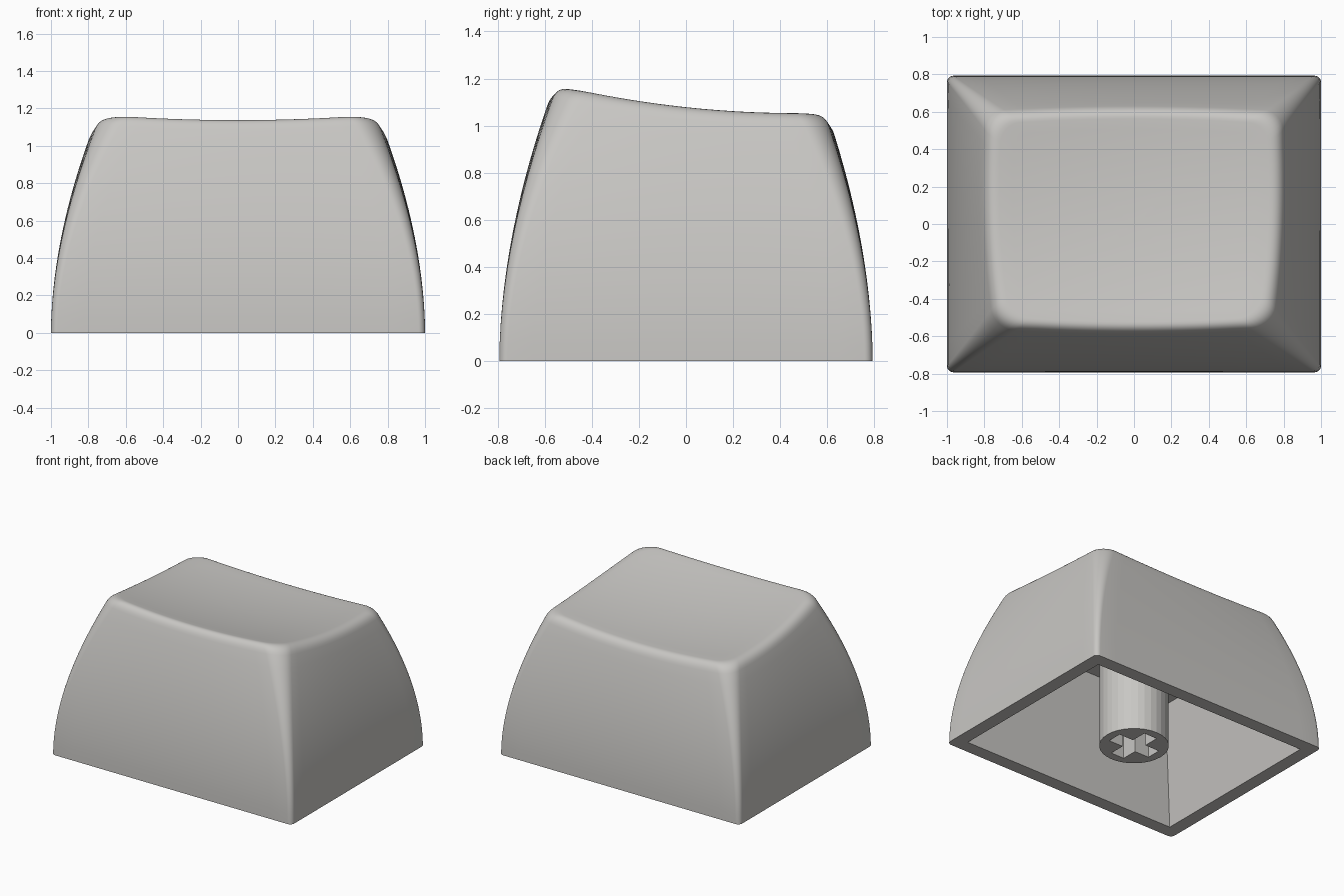
import bpy, bmesh, math

if "Cube" in bpy.data.objects:
    bpy.data.objects.remove(bpy.data.objects["Cube"])

grey = bpy.data.materials.new("warm_grey")
grey.diffuse_color = (0.58, 0.57, 0.55, 1)
grey.use_nodes = True
grey.node_tree.nodes["Principled BSDF"].inputs["Base Color"].default_value = grey.diffuse_color


def dish(x, y):
    """Height of the scooped, tilted top."""
    return 1.043 - 0.1115 * y + 0.125 * y * y + 0.0675 * x * x


def rounded_rect(hx, hy, r, arc=8, side=14):
    """Closed loop of points, always the same count."""
    pts = []
    corners = [(1, 1), (-1, 1), (-1, -1), (1, -1)]
    for i, (sx, sy) in enumerate(corners):
        cx, cy = sx * (hx - r), sy * (hy - r)
        for k in range(arc + 1):
            a = math.pi / 2 * (i + k / arc)
            pts.append((cx + r * math.cos(a), cy + r * math.sin(a)))
        nx, ny = corners[(i + 1) % 4]
        a = math.pi / 2 * (i + 1)
        end = (nx * (hx - r) + r * math.cos(a), ny * (hy - r) + r * math.sin(a))
        x0, y0 = pts[-1]
        for k in range(1, side):
            f = k / side
            pts.append((x0 + (end[0] - x0) * f, y0 + (end[1] - y0) * f))
    return pts


def outline(z):
    """Outer wall cross-section at height z, with slightly bowed sides."""
    hx = 1 - 0.19 * z ** 1.85
    hy = 0.793 - 0.175 * z ** 1.85
    b = 0.022 * z * z
    return [(x * (1 - b * (y / hy) ** 2), y * (1 - b * (x / hx) ** 2))
            for x, y in rounded_rect(hx, hy, 0.035 + 0.07 * z * z)]


def finish(name, bm):
    bmesh.ops.recalc_face_normals(bm, faces=bm.faces[:])
    me = bpy.data.meshes.new(name)
    bm.to_mesh(me)
    bm.free()
    me.materials.append(grey)
    ob = bpy.data.objects.new(name, me)
    bpy.context.collection.objects.link(ob)
    return ob


def smooth(ob, angle):
    bpy.ops.object.select_all(action='DESELECT')
    ob.select_set(True)
    bpy.context.view_layer.objects.active = ob
    bpy.ops.object.shade_smooth_by_angle(angle=math.radians(angle))


# Height where each wall column meets the dish
count = len(outline(0))
tops = []
for i in range(count):
    z = 1.1
    for _ in range(4):
        z = dish(*outline(z)[i])
    tops.append(z)


def wall(i, z):
    x, y = outline(z)[i]
    return (x, y, z)


rings = []
# Cavity: ceiling, then tapering down to the bottom rim
for hx, hy, z in [(0.73, 0.535, 0.83), (0.9, 0.693, 0.0)]:
    rings.append([(x, y, z) for x, y in rounded_rect(hx, hy, 0.0005)])
# Outer walls
for k in range(15):
    rings.append([wall(i, k / 14 * (tops[i] - 0.06)) for i in range(count)])
# Rounded rim between wall and dish
rim = []
for i in range(count):
    p0, p1 = wall(i, tops[i] - 0.06), wall(i, tops[i])
    x, y = p1[0] * 0.92, p1[1] * 0.92
    rim.append((p0, p1, (x, y, dish(x, y))))
for k in range(1, 8):
    t = k / 7
    rings.append([tuple((1 - t) ** 2 * a + 2 * t * (1 - t) * b + t * t * c
                        for a, b, c in zip(*p)) for p in rim])
# Dish surface
for s in (0.9, 0.77, 0.64, 0.51, 0.38, 0.25, 0.12):
    rings.append([(p[2][0] * s, p[2][1] * s, dish(p[2][0] * s, p[2][1] * s))
                  for p in rim])

bm = bmesh.new()
loops = [[bm.verts.new(p) for p in r] for r in rings]
for a, b in zip(loops, loops[1:]):
    for i in range(count):
        j = (i + 1) % count
        bm.faces.new((a[i], a[j], b[j], b[i]))
bm.faces.new(loops[0])
centre = bm.verts.new((0, 0, dish(0, 0)))
for i in range(count):
    bm.faces.new((loops[-1][i], loops[-1][(i + 1) % count], centre))
bmesh.ops.remove_doubles(bm, verts=bm.verts[:], dist=0.002)
smooth(finish("cap_shell", bm), 35)

# Stem post
bm = bmesh.new()
bmesh.ops.create_cone(bm, cap_ends=True, segments=32, radius1=0.238,
                      radius2=0.238, depth=0.85)
bmesh.ops.translate(bm, verts=bm.verts[:], vec=(0, 0, 0.425))
stem = finish("stem", bm)

# Cross-shaped socket cut into the stem
bm = bmesh.new()
w, l = 0.055, 0.175
cross = []
for q in range(4):
    c, s = math.cos(q * math.pi / 2), math.sin(q * math.pi / 2)
    for x, y in ((l, -w), (l, w), (w, w)):
        cross.append(bm.verts.new((x * c - y * s, x * s + y * c, -0.1)))
face = bm.faces.new(cross)
ext = bmesh.ops.extrude_face_region(bm, geom=[face])
bmesh.ops.translate(bm, vec=(0, 0, 0.52),
                    verts=[v for v in ext["geom"] if isinstance(v, bmesh.types.BMVert)])
cutter = finish("socket_cutter", bm)
cutter.hide_render = True
mod = stem.modifiers.new("socket", 'BOOLEAN')
mod.operation = 'DIFFERENCE'
mod.solver = 'EXACT'
mod.object = cutter
bpy.ops.object.select_all(action='DESELECT')
stem.select_set(True)
bpy.context.view_layer.objects.active = stem
bpy.ops.object.modifier_apply(modifier=mod.name)
bpy.data.objects.remove(cutter)
